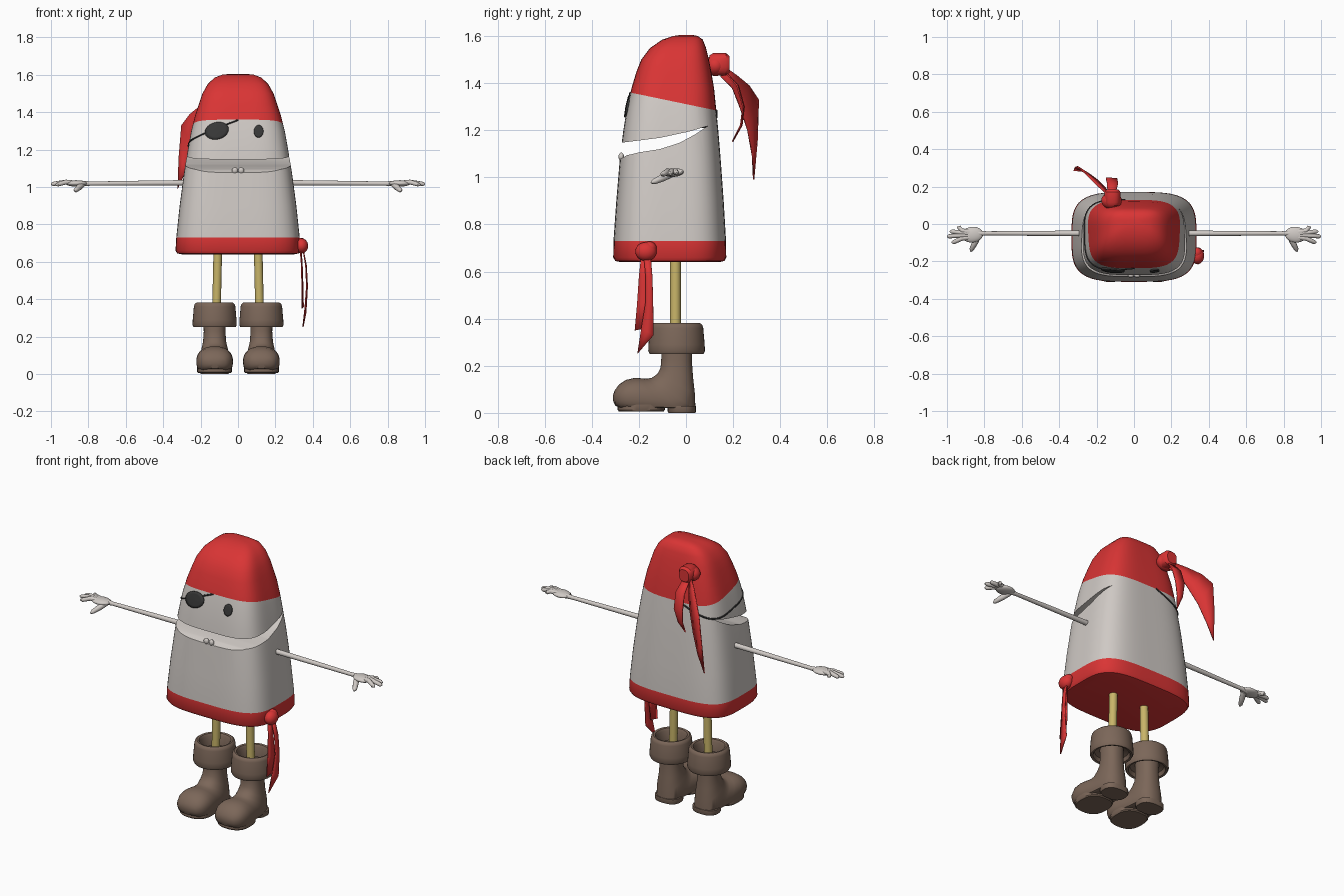
import bpy, bmesh
from math import sin, cos, pi, radians
from mathutils import Vector as V, Matrix

cube = bpy.data.objects.get("Cube")
if cube:
    bpy.data.objects.remove(cube, do_unlink=True)


def material(name, *rgb):
    m = bpy.data.materials.new(name)
    m.use_nodes = True
    m.diffuse_color = (*rgb, 1)
    bsdf = next(n for n in m.node_tree.nodes if n.type == 'BSDF_PRINCIPLED')
    bsdf.inputs["Base Color"].default_value = (*rgb, 1)
    bsdf.inputs["Roughness"].default_value = 0.7
    return m


GREY = material("pale_grey", .63, .59, .56)
RED = material("red_cloth", .70, .035, .035)
BROWN = material("brown_leather", .20, .135, .10)
TAN = material("yellow_tan", .58, .46, .14)
DARK = material("charcoal", .04, .04, .04)


def smooth(ob, angle=38):
    bpy.ops.object.select_all(action='DESELECT')
    ob.select_set(True)
    bpy.context.view_layer.objects.active = ob
    bpy.ops.object.shade_smooth_by_angle(angle=radians(angle))


def finish(name, bm, mat):
    bmesh.ops.recalc_face_normals(bm, faces=bm.faces)
    me = bpy.data.meshes.new(name)
    bm.to_mesh(me)
    bm.free()
    me.materials.append(mat)
    ob = bpy.data.objects.new(name, me)
    bpy.context.collection.objects.link(ob)
    smooth(ob)
    return ob


def unit(t, p):
    """Point of a unit superellipse at angle t."""
    c, s = cos(t), sin(t)
    r = (abs(c) ** p + abs(s) ** p) ** (-1 / p)
    return r * c, r * s


def loft(name, rings, mat, n=32, p=2, floor=None):
    """Skin through rings given as (centre, half axis, half axis)."""
    bm = bmesh.new()
    rows = []
    for c, u, v in rings:
        row = []
        for i in range(n):
            a, b = unit(2 * pi * i / n, p)
            co = V(c) + V(u) * a + V(v) * b
            if floor is not None:
                co.z = max(co.z, floor)
            row.append(bm.verts.new(co))
        rows.append(row)
    for r0, r1 in zip(rows, rows[1:]):
        for i in range(n):
            j = (i + 1) % n
            bm.faces.new((r0[i], r0[j], r1[j], r1[i]))
    bm.faces.new(rows[0])
    bm.faces.new(rows[-1])
    return finish(name, bm, mat)


def tube(name, path, radii, mat, n=12):
    path = [V(q) for q in path]
    rings = []
    for i, q in enumerate(path):
        d = path[min(i + 1, len(path) - 1)] - path[max(i - 1, 0)]
        u = d.cross(V((0, 0, 1))).normalized()
        rings.append((q, u * radii[i], u.cross(d).normalized() * radii[i]))
    return loft(name, rings, mat, n)


def blob(name, centre, size, mat, turn=0):
    bm = bmesh.new()
    bmesh.ops.create_uvsphere(bm, u_segments=24, v_segments=14, radius=1)
    m = Matrix.Translation(centre) @ Matrix.Rotation(turn, 4, 'Z') @ Matrix.Diagonal((*size, 1))
    bmesh.ops.transform(bm, matrix=m, verts=bm.verts)
    return finish(name, bm, mat)


def ribbon(name, pairs, mat):
    """Cloth strip between two edges, with a slight fold down the middle."""
    bm = bmesh.new()
    rows = [[bm.verts.new(V(a).lerp(V(b), k / 2)) for k in range(3)] for a, b in pairs]
    for r0, r1 in zip(rows, rows[1:]):
        for k in range(2):
            bm.faces.new((r0[k], r0[k + 1], r1[k + 1], r1[k]))
    bmesh.ops.remove_doubles(bm, verts=bm.verts, dist=.0005)
    ob = finish(name, bm, mat)
    ob.modifiers.new("thickness", 'SOLIDIFY').thickness = .006
    return ob


# Body: rows of height, half width, front y, back y
BODY = [(.64, .30, -.275, .14), (.645, .325, -.30, .163), (.66, .334, -.309, .171),
        (.73, .33, -.308, .17), (.9, .312, -.296, .16), (1.08, .288, -.281, .147),
        (1.2, .268, -.266, .137), (1.3, .25, -.25, .127), (1.38, .23, -.231, .119),
        (1.45, .207, -.21, .107), (1.5, .19, -.19, .097), (1.55, .162, -.152, .085),
        (1.585, .125, -.1, .071), (1.6, .085, -.055, .05), (1.605, .04, -.02, .025)]
POWER = 3.7


def section(z):
    """Half width, centre y and half depth of the body at height z."""
    for a, b in zip(BODY, BODY[1:]):
        if z <= b[0]:
            f = (z - a[0]) / (b[0] - a[0])
            w, yf, yb = (a[k] + f * (b[k] - a[k]) for k in (1, 2, 3))
            return w, (yf + yb) / 2, (yb - yf) / 2


def cap_edge(y):
    return 1.311 - .208 * y


body = loft("body", [((0, (f + b) / 2, z), (w, 0, 0), (0, (b - f) / 2, 0)) for z, w, f, b in BODY],
            GREY, 80, POWER)
bm = bmesh.new()
bm.from_mesh(body.data)
bmesh.ops.bisect_plane(bm, geom=bm.verts[:] + bm.edges[:] + bm.faces[:], dist=1e-5,
                       plane_co=(0, 0, cap_edge(0)), plane_no=(0, .208, 1))
bm.to_mesh(body.data)
bm.free()

# Mouth: a wedge cut right across the body
mouth = [(-.4, 1.06), (-.285, 1.075), (-.25, 1.094), (-.195, 1.107), (-.11, 1.12), (-.025, 1.148),
         (.04, 1.183), (.092, 1.218), (.015, 1.195), (-.11, 1.168), (-.275, 1.147), (-.4, 1.14)]
bm = bmesh.new()
face = bm.faces.new([bm.verts.new((-.5, y, z)) for y, z in mouth])
ext = bmesh.ops.extrude_face_region(bm, geom=[face])["geom"]
bmesh.ops.translate(bm, vec=(1, 0, 0), verts=[g for g in ext if isinstance(g, bmesh.types.BMVert)])
cutter = finish("mouth_cutter", bm, GREY)
cutter.hide_render = True
cut = body.modifiers.new("mouth", 'BOOLEAN')
cut.operation, cut.solver, cut.object = 'DIFFERENCE', 'EXACT', cutter
bpy.context.view_layer.objects.active = body
bpy.ops.object.modifier_apply(modifier=cut.name)
bpy.data.objects.remove(cutter, do_unlink=True)

# Red cap and red hem on the body
body.data.materials.clear()
body.data.materials.append(GREY)
body.data.materials.append(RED)
for poly in body.data.polygons:
    c = poly.center
    poly.material_index = int(c.z < .729 or c.z > cap_edge(c.y))
smooth(body)


# Eye and eye patch laid on the front of the body
def front_disc(name, cx, cz, rx, rz, turn=0, n=28):
    bm = bmesh.new()
    rows = []
    for k in (1, .7, .4, .1):
        row = []
        for i in range(n):
            a, b = rx * k * cos(2 * pi * i / n), rz * k * sin(2 * pi * i / n)
            x, z = cx + a * cos(turn) - b * sin(turn), cz + a * sin(turn) + b * cos(turn)
            w, yc, d = section(z)
            row.append(bm.verts.new((x, yc - d * (1 - abs(x / w) ** POWER) ** (1 / POWER) - .003, z)))
        rows.append(row)
    for r0, r1 in zip(rows, rows[1:]):
        for i in range(n):
            bm.faces.new((r0[i], r0[i - 1], r1[i - 1], r1[i]))
    bm.faces.new(rows[-1])
    ob = finish(name, bm, DARK)
    mod = ob.modifiers.new("thickness", 'SOLIDIFY')
    mod.thickness, mod.offset = .009, 0


front_disc("eye_patch", -.113, 1.3, .064, .045, .25)
front_disc("left_eye", .11, 1.297, .025, .033)

# Slanted strap that disappears under the cap
path = []
for i in range(61):
    a, b = unit(radians(280 - 3.2 * i), POWER)
    z = 1.3
    for _ in range(8):
        w, yc, d = section(z)
        x, y = w * a, yc + d * b
        z = 1.323 + .4 * x - .15 * y
    if z < cap_edge(y) + .004:
        path.append((x, y, z))
tube("patch_strap", path, [.005] * len(path), DARK, 6)

# Teeth on the lower lip
for s in (-1, 1):
    blob("tooth", (s * .017, -.275, 1.088), (.016, .012, .017), GREY)

# Limbs and boots
for s, side in ((1, "left"), (-1, "right")):
    arm = [(s * x, -.05, z) for x, z in ((.27, 1.022), (.55, 1.02), (.79, 1.018), (.84, 1.018))]
    tube(side + "_arm", arm, [.015, .013, .011, .016], GREY, 16)
    blob(side + "_palm", (s * .865, -.057, 1.019), (.058, .042, .017), GREY, -s * .1)
    for k, (tip, y) in enumerate(((.945, -.018), (.985, -.04), (1, -.066), (.975, -.098))):
        q = [(s * .86, -.045 - k * .008, 1.02), (s * .92, (y - .055) / 2, 1.026),
             (s * (tip - .01), y, 1.022 - k * .003), (s * tip, y, 1.02 - k * .003)]
        tube(f"{side}_finger", q, [.013, .013, .011, .004], GREY)
    q = [(s * .83, -.06, 1.015), (s * .85, -.1, .998), (s * .868, -.135, .982), (s * .873, -.148, .977)]
    tube(side + "_thumb", q, [.015, .016, .012, .004], GREY)

    loft(side + "_leg", [((s * x, -.045, z), (.023, 0, 0), (0, .023, 0))
                         for x, z in ((.117, .26), (.108, .66))], TAN, 20)

    bx = s * .125
    # Boot sections: front y, front z, back y, back z, half width
    boot = [(-.105, .30, .025, .30, .06), (-.105, .23, .025, .22, .058), (-.108, .19, .03, .15, .062),
            (-.122, .165, .038, .08, .072), (-.145, .149, .04, .01, .079), (-.165, .145, .0, -.015, .083),
            (-.19, .147, -.08, -.015, .09), (-.22, .148, -.16, -.015, .098), (-.255, .14, -.23, -.01, .097),
            (-.285, .12, -.275, .005, .082), (-.303, .095, -.3, .03, .058), (-.31, .075, -.309, .05, .02)]
    loft(side + "_boot", [((bx, (a + c) / 2, (b + d) / 2), (w, 0, 0), (0, (a - c) / 2, (b - d) / 2))
                          for a, b, c, d, w in boot], BROWN, 36, 2.3, .02)
    for part, y, d, w, z in (("heel", -.018, .06, .078, 0), ("sole", -.19, .1, .093, .006)):
        loft(f"{side}_boot_{part}", [((bx, y, z + h), (w * k, 0, 0), (0, d * k, 0))
                                     for h, k in ((0, .95), (.006, 1), (.03, 1))], BROWN, 32, 2.6)
    cuff = [(.055, .29), (.092, .275), (.1, .253), (.112, .25), (.118, .262), (.117, .29),
            (.111, .36), (.107, .374), (.098, .381), (.087, .378), (.08, .365), (.076, .31)]
    loft(side + "_boot_cuff", [((bx, -.04, z), (r, 0, 0), (0, r * 1.02, 0)) for r, z in cuff], BROWN, 40)

# Cap knot and its two tails
blob("cap_knot", (-.12, .125, 1.475), (.055, .045, .045), RED)
loft("cap_knot_wrap", [((-.115, y, 1.48), (r, 0, 0), (0, 0, r * 1.1))
                       for y, r in ((.1, .035), (.115, .043), (.17, .043), (.185, .032))], RED, 24, 2.6)
ribbon("cap_tail_long", [((-.13, .15, 1.48), (-.12, .15, 1.43)), ((-.2, .215, 1.435), (-.155, .2, 1.38)),
                         ((-.255, .27, 1.39), (-.19, .235, 1.29)), ((-.3, .31, 1.33), (-.23, .265, 1.2)),
                         ((-.315, .305, 1.16), (-.275, .285, 1.09)), ((-.322, .29, .99),) * 2], RED)
ribbon("cap_tail_short", [((-.14, .16, 1.46), (-.1, .16, 1.46)), ((-.145, .225, 1.39), (-.085, .22, 1.39)),
                          ((-.15, .25, 1.3), (-.09, .245, 1.3)), ((-.145, .24, 1.22), (-.11, .235, 1.22)),
                          ((-.135, .2, 1.15),) * 2], RED)

# Hip knot and its two tails
blob("hip_knot", (.34, -.17, .685), (.035, .045, .04), RED)
blob("hip_knot_fold", (.335, -.155, .7), (.03, .03, .028), RED)
ribbon("hip_tail_front", [((.335, -.19, .67), (.34, -.165, .67)), ((.343, -.2, .58), (.346, -.158, .58)),
                          ((.345, -.208, .46), (.35, -.15, .46)), ((.345, -.218, .35), (.352, -.165, .36))], RED)
ribbon("hip_tail_back", [((.35, -.18, .67), (.35, -.15, .67)), ((.365, -.172, .58), (.368, -.143, .58)),
                         ((.37, -.172, .47), (.374, -.14, .47)), ((.362, -.19, .36), (.366, -.138, .33)),
                         ((.35, -.207, .25),) * 2], RED)
